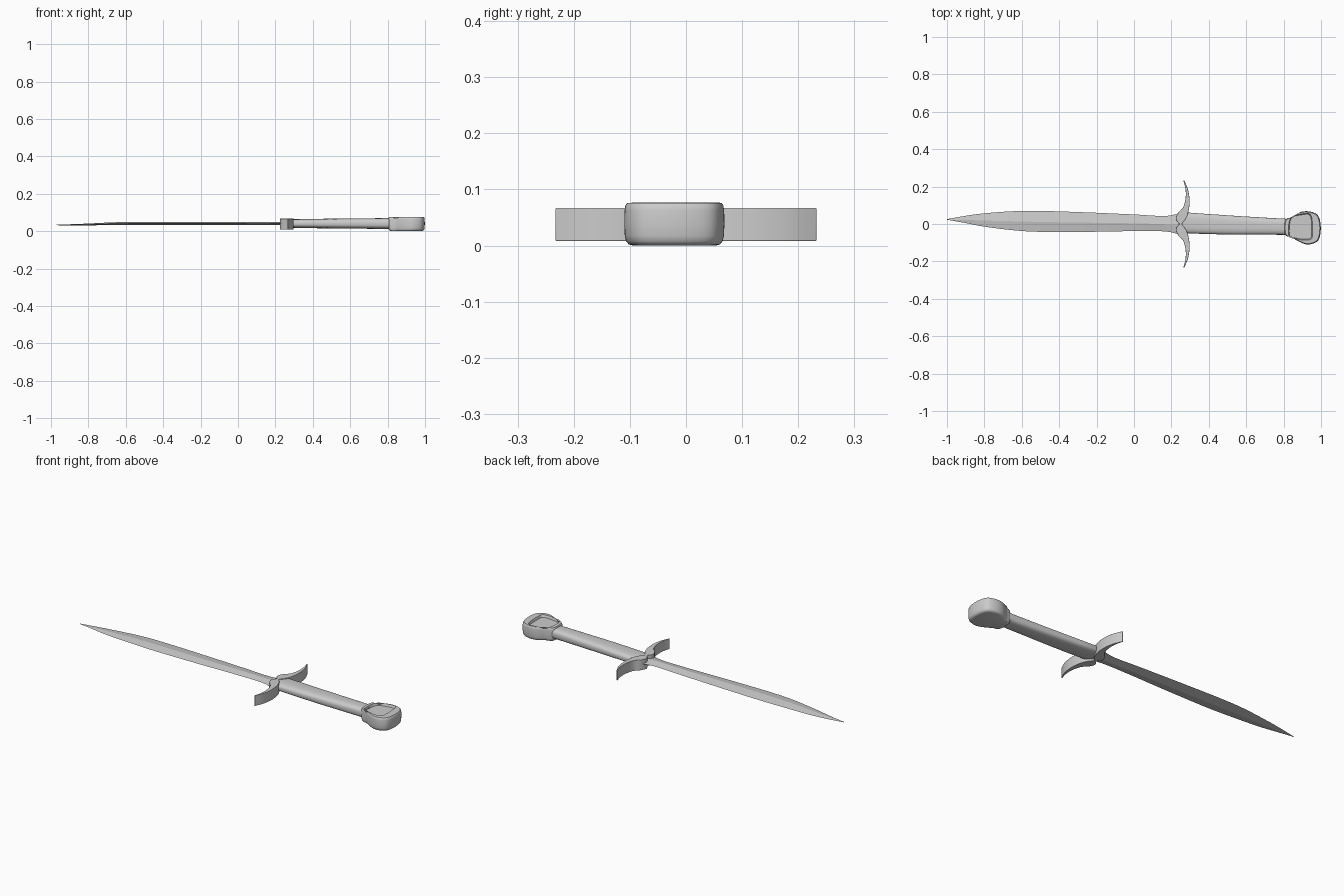
import bpy, bmesh, math
from mathutils import Vector

if "Cube" in bpy.data.objects:
    bpy.data.objects.remove(bpy.data.objects["Cube"])


def spline(pts, steps, closed=False):
    """Catmull-Rom curve through the points."""
    pts = [Vector(p) for p in pts]
    n, out = len(pts), []
    for i in range(n if closed else n - 1):
        if closed:
            a, b, c, d = (pts[(i + k) % n] for k in (-1, 0, 1, 2))
        else:
            a, b, c, d = (pts[min(max(i + k, 0), n - 1)] for k in (-1, 0, 1, 2))
        for s in range(steps):
            t = s / steps
            out.append(0.5 * (2 * b + (c - a) * t + (2 * a - 5 * b + 4 * c - d) * t * t
                              + (3 * b - a - 3 * c + d) * t ** 3))
    return out if closed else out + [pts[-1]]


def loft(name, rings, angle=35):
    """Skin a list of equal-length rings and cap both ends."""
    bm = bmesh.new()
    vs = [[bm.verts.new(p) for p in r] for r in rings]
    n = len(rings[0])
    for a, b in zip(vs, vs[1:]):
        for i in range(n):
            j = (i + 1) % n
            bm.faces.new((a[i], a[j], b[j], b[i]))
    bm.faces.new(vs[0])
    bm.faces.new(vs[-1])
    bmesh.ops.recalc_face_normals(bm, faces=bm.faces)
    me = bpy.data.meshes.new(name)
    bm.to_mesh(me)
    bm.free()
    me.shade_smooth()
    me.set_sharp_from_angle(angle=math.radians(angle))
    ob = bpy.data.objects.new(name, me)
    bpy.context.collection.objects.link(ob)
    return ob


# Blade: stations of x, upper edge y, lower edge y, edge z, half thickness
stations = [(-1.0, 0.026, 0.023, 0.033, 0.0005), (-0.9, 0.044, 0.005, 0.034, 0.003),
            (-0.8, 0.057, -0.014, 0.036, 0.005), (-0.65, 0.068, -0.033, 0.041, 0.007),
            (-0.5, 0.070, -0.042, 0.042, 0.008), (-0.25, 0.062, -0.042, 0.042, 0.008),
            (0.0, 0.051, -0.038, 0.042, 0.008), (0.17, 0.043, -0.040, 0.042, 0.008),
            (0.25, 0.062, -0.060, 0.042, 0.008)]


def lerp_rows(rows, steps):
    """Spline each column of the stations against x."""
    cols = [spline([(r[0], r[k], 0) for r in rows], steps) for k in range(1, len(rows[0]))]
    return [[c[0][i].x for c in [cols]] + [c[i].y for c in cols] for i in range(len(cols[0]))]


rings = []
for x, top, low, z, h in lerp_rows(stations, 5):
    ridge = 0.5 * (top + low) - 0.003
    rings.append([(x, top, z), (x, ridge, z + h), (x, low, z), (x, ridge, z - h)])
loft("blade", rings, 8)

# Guard: one curved horn, beveled and mirrored
left = spline([(0.244, -0.002, 0), (0.224, 0.028, 0), (0.238, 0.063, 0), (0.263, 0.09, 0),
               (0.276, 0.14, 0), (0.275, 0.19, 0), (0.264, 0.232, 0)], 4)
right = spline([(0.268, 0.233, 0), (0.287, 0.19, 0), (0.297, 0.135, 0), (0.294, 0.08, 0),
                (0.28, 0.035, 0), (0.254, -0.002, 0)], 4)
outline = left + right
for name, side in (("guard_upper_horn", 1), ("guard_lower_horn", -1)):
    horn = loft(name, [[(p.x, p.y * side, z) for p in outline] for z in (0.008, 0.067)])
    bev = horn.modifiers.new("soft_edges", 'BEVEL')
    bev.width = 0.005
    bev.segments = 3
    bev.limit_method = 'ANGLE'
    bev.angle_limit = math.radians(50)

# Grip: rounded section tapering towards the pommel
rings = []
for x, top, low, h in ((0.25, 0.05, -0.045, 0.022), (0.29, 0.061, -0.050, 0.023),
                       (0.40, 0.053, -0.054, 0.025), (0.55, 0.043, -0.057, 0.0265),
                       (0.70, 0.034, -0.057, 0.028), (0.83, 0.027, -0.058, 0.029)):
    ring = []
    for i in range(32):
        a = 2 * math.pi * i / 32
        c, s = math.cos(a), math.sin(a)
        y = math.copysign(abs(c) ** 0.7, c) * (top - low) / 2
        ring.append((x, (top + low) / 2 + y, 0.041 + math.copysign(abs(s) ** 0.7, s) * h))
    rings.append(ring)
loft("grip", rings)

# Pommel: rounded block with a recessed top panel
rim = spline([(0.81, 0.024, 0), (0.845, 0.037, 0), (0.885, 0.062, 0), (0.93, 0.068, 0),
              (0.978, 0.052, 0), (0.996, 0.01, 0), (0.997, -0.05, 0), (0.98, -0.093, 0),
              (0.93, -0.11, 0), (0.88, -0.093, 0), (0.84, -0.07, 0), (0.81, -0.061, 0),
              (0.803, -0.02, 0)], 5, True)
panel = spline([(0.832, 0.02, 0), (0.845, 0.04, 0), (0.87, 0.049, 0), (0.91, 0.056, 0),
                (0.938, 0.056, 0), (0.95, 0.035, 0), (0.954, 0.0, 0), (0.954, -0.05, 0),
                (0.948, -0.08, 0), (0.91, -0.086, 0), (0.865, -0.08, 0), (0.83, -0.068, 0),
                (0.826, -0.02, 0)], 5, True)
centre = Vector((0.9, -0.021, 0))


def rim_at(z, scale):
    return [centre + (p - centre) * scale + Vector((0, 0, z)) for p in rim]


def panel_at(z, scale):
    mid = Vector((0.89, -0.015, 0))
    return [mid + (p - mid) * scale + Vector((0, 0, z)) for p in panel]


loft("pommel", [rim_at(0.0, 0.82), rim_at(0.002, 0.91), rim_at(0.008, 0.965), rim_at(0.018, 0.99),
                rim_at(0.038, 1.0), rim_at(0.062, 0.995), rim_at(0.071, 0.98),
                rim_at(0.076, 0.945), panel_at(0.077, 1.0), panel_at(0.064, 0.93)], 40)
